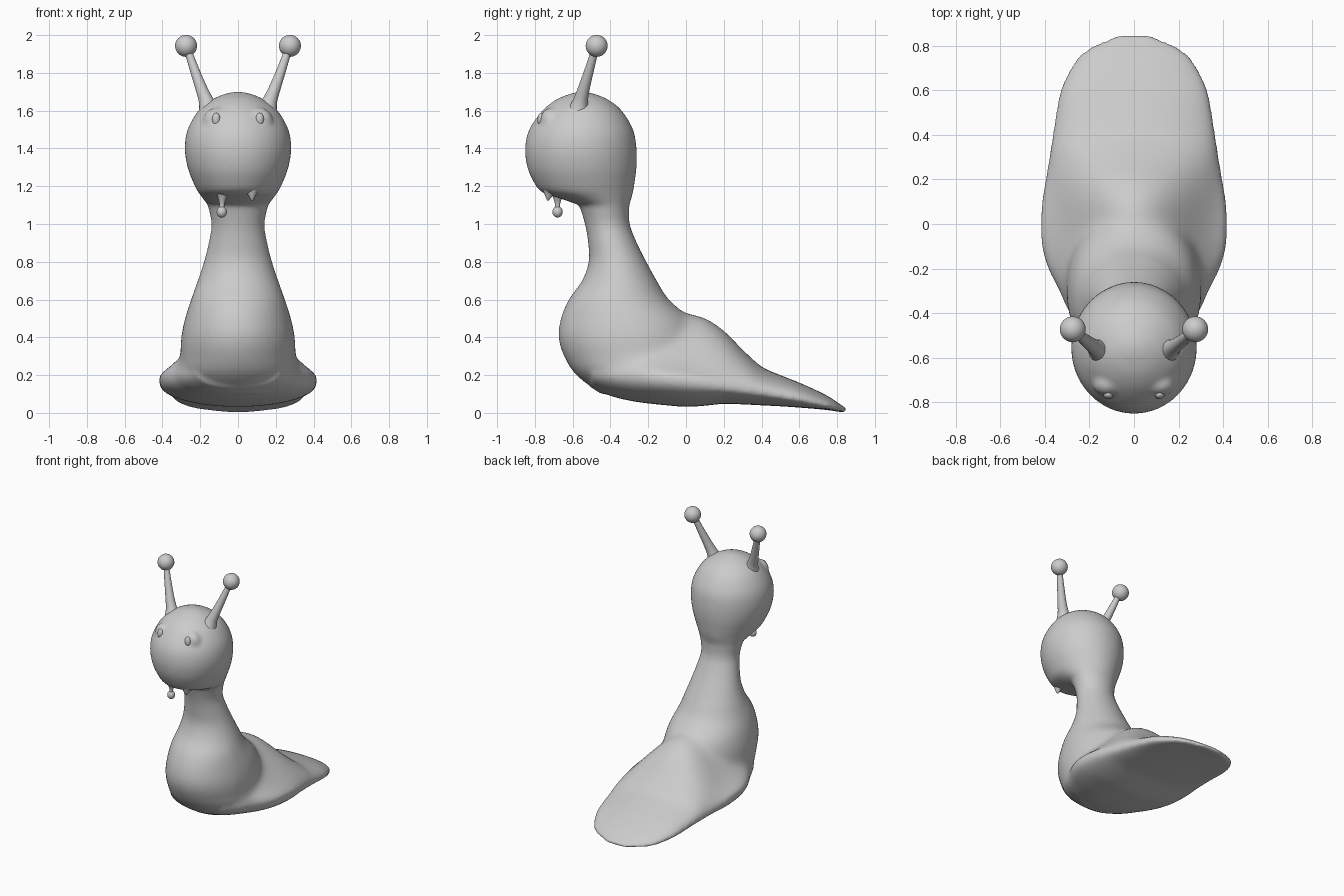
import bpy, bmesh, math
from mathutils import Vector, Matrix

if "Cube" in bpy.data.objects:
    bpy.data.objects.remove(bpy.data.objects["Cube"])


def spline(rows, steps=4):
    """Catmull-Rom through rows of numbers."""
    out = []
    n = len(rows)
    for i in range(n - 1):
        p = [Vector(rows[min(max(k, 0), n - 1)]) for k in (i - 1, i, i + 1, i + 2)]
        for s in range(steps):
            t = s / steps
            out.append(0.5 * (2 * p[1] + (p[2] - p[0]) * t
                              + (2 * p[0] - 5 * p[1] + 4 * p[2] - p[3]) * t * t
                              + (3 * p[1] - p[0] - 3 * p[2] + p[3]) * t ** 3))
    out.append(Vector(rows[-1]))
    return out


def loft(bm, rings):
    """Skin a list of point rings and cap both ends."""
    vs = [[bm.verts.new(c) for c in r] for r in rings]
    n = len(vs[0])
    for a, b in zip(vs, vs[1:]):
        for i in range(n):
            j = (i + 1) % n
            bm.faces.new((a[i], a[j], b[j], b[i]))
    bm.faces.new(vs[0][::-1])
    bm.faces.new(vs[-1])


def ball(bm, loc, size):
    bmesh.ops.create_uvsphere(bm, u_segments=32, v_segments=20, radius=1,
                              matrix=Matrix.Translation(loc) @ Matrix.Diagonal((*size, 1)))


def finish(name, bm):
    bmesh.ops.recalc_face_normals(bm, faces=bm.faces)
    for f in bm.faces:
        f.smooth = True
    me = bpy.data.meshes.new(name)
    bm.to_mesh(me)
    bm.free()
    ob = bpy.data.objects.new(name, me)
    bpy.context.collection.objects.link(ob)
    return ob


def tube(bm, points):
    """Tapered tube along (x, y, z, radius) points."""
    pts = spline(points, 5)
    axis = Vector(points[-1][:3]) - Vector(points[0][:3])
    q = Vector((0, 0, 1)).rotation_difference(axis)
    rings = []
    for x, y, z, r in pts:
        rings.append([Vector((x, y, z)) + q @ Vector((r * math.cos(a), r * math.sin(a), 0))
                      for a in (2 * math.pi * k / 24 for k in range(24))])
    loft(bm, rings)


body = bmesh.new()

# chest, neck and head: z, front y, back y, half width
column = [(.10, -.45, -.05, .22), (.20, -.58, .05, .30), (.30, -.645, .08, .305),
          (.40, -.674, .07, .302), (.50, -.662, .02, .282), (.60, -.62, -.09, .25),
          (.70, -.55, -.155, .213), (.80, -.515, -.21, .18), (.90, -.518, -.26, .155),
          (1.0, -.535, -.298, .14), (1.10, -.565, -.30, .16)]
head = [(1.10, -.565, -.30, .16), (1.14, -.68, -.288, .19), (1.17, -.765, -.28, .212),
        (1.22, -.805, -.272, .237), (1.30, -.84, -.262, .267), (1.40, -.852, -.262, .282),
        (1.50, -.83, -.28, .267), (1.60, -.76, -.34, .21), (1.66, -.685, -.415, .135),
        (1.69, -.61, -.49, .065), (1.70, -.565, -.535, .01)]
rings = []
for z, f, b, w in spline(column)[:-1] + spline(head):
    rings.append([(w * math.cos(a), (f + b) / 2 + (b - f) / 2 * math.sin(a), z)
                  for a in (2 * math.pi * k / 48 for k in range(48))])
loft(body, rings)

# foot and tail: y, half width, sole z, edge z, ridge z, ridge sharpness
foot = [(-.50, .22, .13, .22, .32, .7), (-.40, .29, .09, .21, .40, .8),
        (-.30, .335, .065, .20, .48, 1.2), (-.20, .385, .05, .19, .52, 1.8),
        (-.10, .413, .04, .18, .54, 2.2), (0, .418, .032, .17, .53, 2.2),
        (.10, .413, .038, .155, .505, 1.8), (.20, .397, .048, .14, .438, 1.3),
        (.30, .38, .045, .125, .335, .9), (.40, .365, .04, .11, .245, .7),
        (.50, .35, .035, .09, .20, .6), (.60, .33, .028, .07, .16, .5),
        (.70, .285, .02, .045, .115, .5), (.77, .23, .012, .03, .078, .5),
        (.82, .14, .004, .02, .042, .5), (.85, .06, .002, .012, .028, .5)]
rings = []
for y, w, zs, ze, zr, p in spline(foot, 3):
    ring = []
    for k in range(48):
        a = 2 * math.pi * k / 48
        c, s = math.cos(a), math.sin(a)
        if s >= 0:
            lip = min(.09, (zr - ze) * .5)
            z = ze + lip * s ** .7 + (zr - ze - lip) * max(s, 0) ** (2 * p)
        else:
            z = zs + (ze - zs) * (1 - (-s) ** .9)
        ring.append((w * c, y, z))
    rings.append(ring)
loft(body, rings)

# swollen eye sockets
for s in (-1, 1):
    ball(body, (s * .115, -.718, 1.545), (.07, .055, .07))

ob = finish("slug_body", body)
m = ob.modifiers.new("fuse", 'REMESH')
m.mode = 'VOXEL'
m.voxel_size = .012
m.use_smooth_shade = True
m = ob.modifiers.new("soften", 'SMOOTH')
m.factor = .5
m.iterations = 8

# bake the fused skin, then melt the seam between chest and foot
bm = bmesh.new()
bm.from_object(ob, bpy.context.evaluated_depsgraph_get())
ob.modifiers.clear()
for grow in range(4):
    g = grow * .02
    seam = [v for v in bm.verts
            if .20 + g < v.co.z < .68 - g and -.42 + g < v.co.y < .36 - g]
    for _ in range(8):
        bmesh.ops.smooth_vert(bm, verts=seam, factor=.5, use_axis_x=True,
                              use_axis_y=True, use_axis_z=True)
for f in bm.faces:
    f.smooth = True
bm.to_mesh(ob.data)
bm.free()

# stalks with ball tips, and eyes
for s, side in ((-1, "left"), (1, "right")):
    bm = bmesh.new()
    tube(bm, [(s * .15, -.57, 1.59, .062), (s * .168, -.558, 1.65, .04),
              (s * .195, -.54, 1.72, .031), (s * .235, -.508, 1.83, .024),
              (s * .272, -.477, 1.94, .018)])
    finish(side + "_stalk", bm)
    bm = bmesh.new()
    ball(bm, (s * .275, -.473, 1.943), (.058, .058, .058))
    finish(side + "_stalk_tip", bm)
    bm = bmesh.new()
    ball(bm, (s * .115, -.766, 1.553), (.022, .02, .036))
    finish(side + "_eye", bm)

# drool strand and short drip under the lip
bm = bmesh.new()
tube(bm, [(-.08, -.68, 1.18, .045), (-.083, -.68, 1.14, .024), (-.085, -.68, 1.10, .013),
          (-.086, -.68, 1.06, .018)])
ball(bm, (-.086, -.68, 1.064), (.027, .027, .03))
finish("drool", bm)
bm = bmesh.new()
tube(bm, [(.072, -.715, 1.19, .05), (.074, -.727, 1.16, .026), (.075, -.73, 1.14, .014),
          (.075, -.732, 1.125, .004)])
finish("drip", bm)
